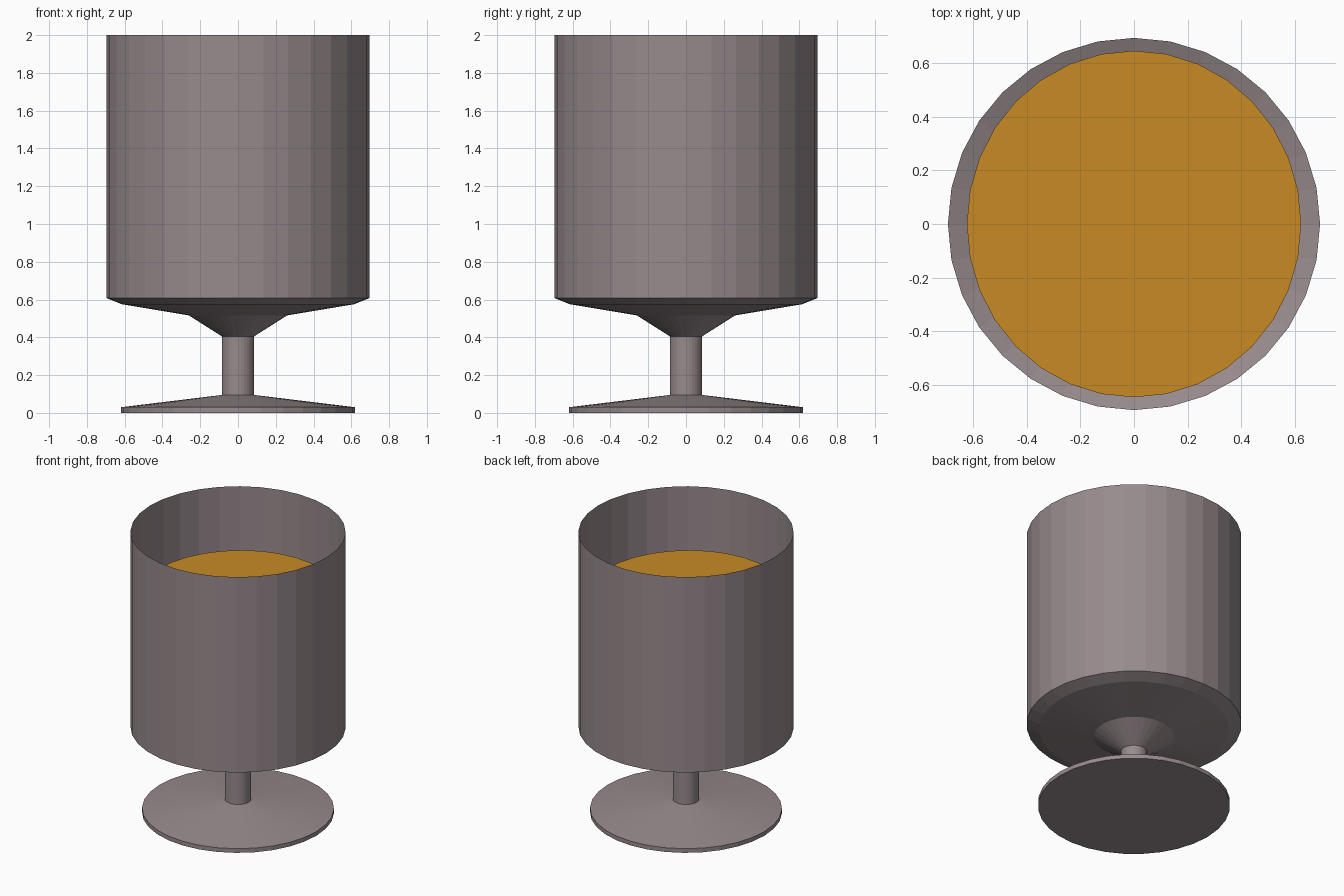
import bpy
import bmesh
from math import cos, sin, tau

if "Cube" in bpy.data.objects:
    bpy.data.objects.remove(bpy.data.objects["Cube"])

SIDES = 32


def material(name, color):
    mat = bpy.data.materials.new(name)
    mat.diffuse_color = (*color, 1)
    mat.use_nodes = True
    mat.node_tree.nodes["Principled BSDF"].inputs["Base Color"].default_value = mat.diffuse_color
    return mat


def lathe(name, profile, mat, cap=False, squash=1.0):
    """Turn (radius, height) points about z; cap fills the first ring."""
    bm = bmesh.new()
    rings = [[bm.verts.new((r * squash * cos(tau * i / SIDES),
                            r * sin(tau * i / SIDES), z))
              for i in range(SIDES)] for r, z in profile]
    for low, high in zip(rings, rings[1:]):
        for i in range(SIDES):
            j = (i + 1) % SIDES
            bm.faces.new((low[i], low[j], high[j], high[i]))
    if cap:
        flip = len(rings) > 1
        bm.faces.new(rings[0][::-1] if flip else rings[0])
    mesh = bpy.data.meshes.new(name)
    bm.to_mesh(mesh)
    bm.free()
    mesh.materials.append(mat)
    obj = bpy.data.objects.new(name, mesh)
    bpy.context.collection.objects.link(obj)
    return obj


metal = material("warm_grey", (0.31, 0.255, 0.265))
amber = material("amber", (0.58, 0.26, 0.018))

# Foot: thin disc with a sloping top
lathe("foot", [(0.62, 0), (0.62, 0.03), (0.085, 0.095)], metal, cap=True)

# Stem
lathe("stem", [(0.085, 0.095), (0.085, 0.405)], metal)

# Bowl: thin single-walled cup
lathe("bowl", [(0.085, 0.405), (0.26, 0.516), (0.614, 0.575),
               (0.695, 0.607), (0.695, 2.0)], metal)

# Drink surface, slightly narrower across x
lathe("drink", [(0.647, 1.57)], amber, cap=True, squash=0.965)
